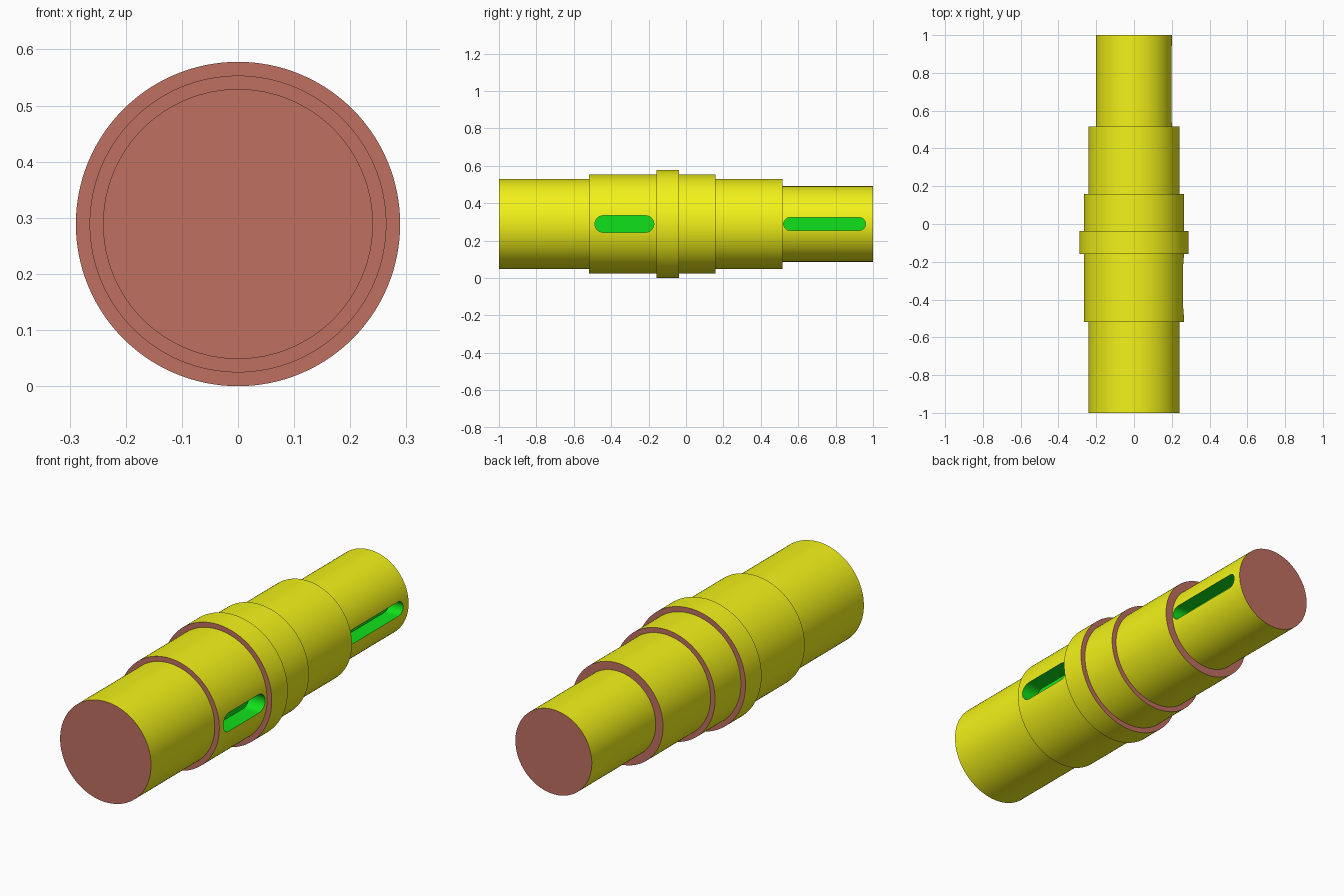
import bpy, bmesh, math

if "Cube" in bpy.data.objects:
    bpy.data.objects.remove(bpy.data.objects["Cube"])

CZ = 0.289   # height of the shaft axis
SEG = 128


def material(name, rgb):
    m = bpy.data.materials.new(name)
    m.diffuse_color = (*rgb, 1)
    m.use_nodes = True
    m.node_tree.nodes["Principled BSDF"].inputs["Base Color"].default_value = m.diffuse_color
    return m


MATS = [material("turned_yellow", (0.89, 0.89, 0.01)),
        material("face_red", (0.53, 0.16, 0.12)),
        material("keyway_green", (0.005, 0.75, 0.01))]


def make_object(name, bm):
    bmesh.ops.recalc_face_normals(bm, faces=bm.faces)
    mesh = bpy.data.meshes.new(name)
    bm.to_mesh(mesh)
    bm.free()
    for m in MATS:
        mesh.materials.append(m)
    ob = bpy.data.objects.new(name, mesh)
    bpy.context.collection.objects.link(ob)
    return ob


# Stepped shaft: (start y, end y, radius) of each turned section
sections = [(-1.0, -0.519, 0.2405), (-0.519, -0.158, 0.2645), (-0.158, -0.037, 0.289),
            (-0.037, 0.158, 0.2645), (0.158, 0.517, 0.2405), (0.517, 1.0, 0.202)]
bm = bmesh.new()
rings = []
for y0, y1, r in sections:
    for y in (y0, y1):
        rings.append([bm.verts.new((r * math.cos(a), y, CZ + r * math.sin(a)))
                      for a in (2 * math.pi * i / SEG for i in range(SEG))])
for k, (a, b) in enumerate(zip(rings, rings[1:])):
    for i in range(SEG):
        j = (i + 1) % SEG
        bm.faces.new((a[i], a[j], b[j], b[i])).material_index = k % 2
for cap in (rings[0], rings[-1]):
    bm.faces.new(cap).material_index = 1
shaft = make_object("stepped_shaft", bm)


# Round-ended keyways milled into the +x side
def cut_keyway(y0, y1, width, floor_x):
    r, n = width / 2, 16
    bm = bmesh.new()
    outline = []
    for cy, start in ((y1 - r, -math.pi / 2), (y0 + r, math.pi / 2)):
        for i in range(n + 1):
            t = start + math.pi * i / n
            outline.append(bm.verts.new((floor_x, cy + r * math.cos(t), CZ + r * math.sin(t))))
    face = bm.faces.new(outline)
    ext = bmesh.ops.extrude_face_region(bm, geom=[face], use_keep_orig=True)
    tops = [v for v in ext["geom"] if isinstance(v, bmesh.types.BMVert)]
    bmesh.ops.translate(bm, verts=tops, vec=(0.4 - floor_x, 0, 0))
    for f in bm.faces:
        f.material_index = 2
    cutter = make_object("keyway_cutter", bm)
    cutter.hide_render = True
    mod = shaft.modifiers.new("keyway", "BOOLEAN")
    mod.operation = "DIFFERENCE"
    mod.solver = "EXACT"
    mod.object = cutter
    bpy.context.view_layer.objects.active = shaft
    bpy.ops.object.modifier_apply(modifier=mod.name)
    bpy.data.objects.remove(cutter)


cut_keyway(-0.487, -0.172, 0.089, 0.2645 - 0.085)
cut_keyway(0.522, 0.96, 0.069, 0.202 - 0.075)

# Smooth turned surfaces, sharp shoulders
shaft.select_set(True)
bpy.context.view_layer.objects.active = shaft
bpy.ops.object.shade_smooth_by_angle(angle=math.radians(30))
